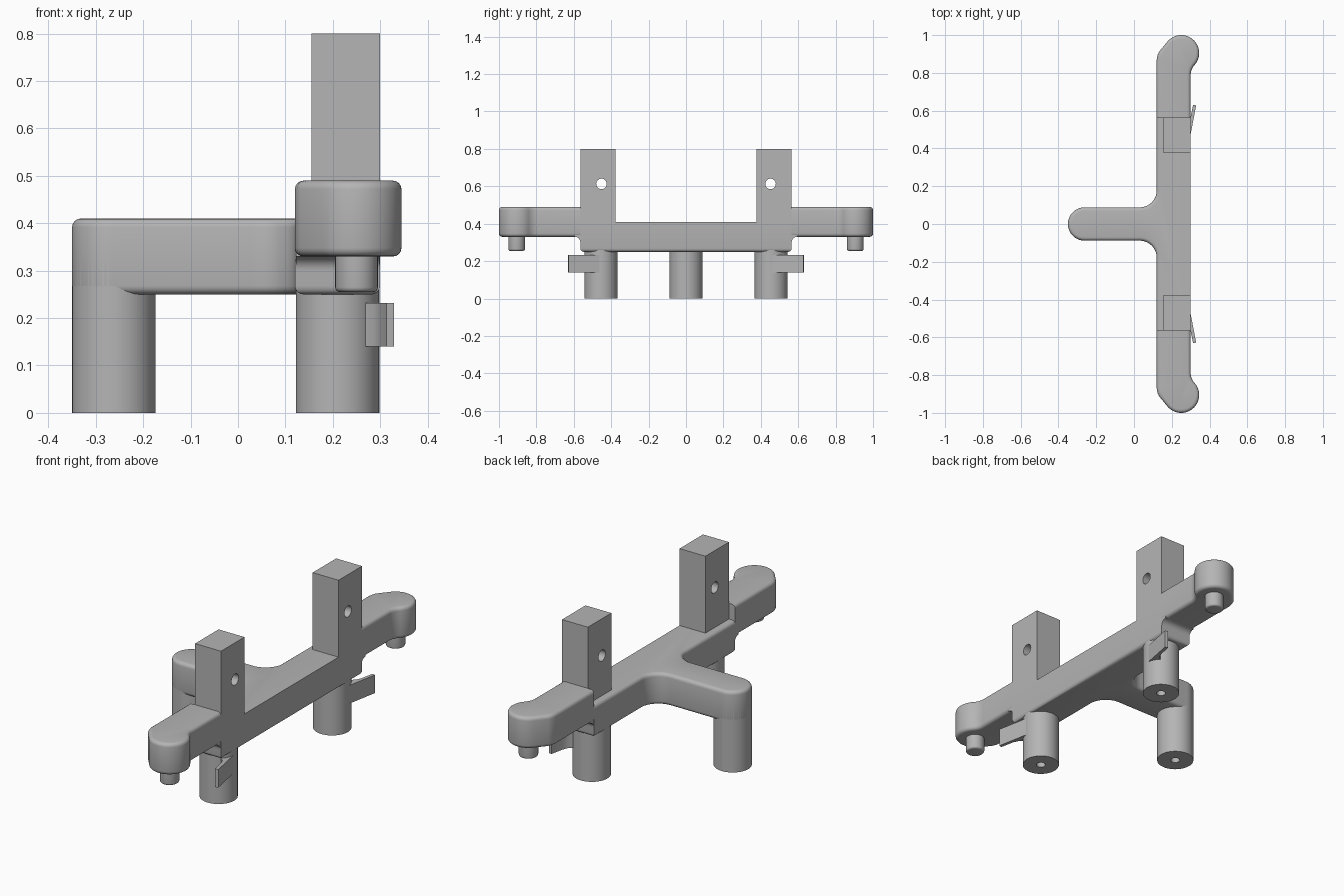
import bpy, bmesh
from math import cos, sin, radians, pi
from mathutils import Vector

if "Cube" in bpy.data.objects:
    bpy.data.objects.remove(bpy.data.objects["Cube"], do_unlink=True)

grey = bpy.data.materials.new("plain_grey")
grey.use_nodes = True
colour = (0.46, 0.46, 0.46, 1)
grey.diffuse_color = colour
grey.node_tree.nodes["Principled BSDF"].inputs["Base Color"].default_value = colour


def arc(cx, cy, r, a0, a1, n=12):
    """Points along an arc, angles in degrees."""
    steps = [radians(a0 + (a1 - a0) * i / n) for i in range(n + 1)]
    return [(cx + r * cos(a), cy + r * sin(a)) for a in steps]


def finish(bm, name):
    bmesh.ops.recalc_face_normals(bm, faces=bm.faces)
    mesh = bpy.data.meshes.new(name)
    bm.to_mesh(mesh)
    bm.free()
    mesh.materials.append(grey)
    ob = bpy.data.objects.new(name, mesh)
    bpy.context.collection.objects.link(ob)
    bpy.ops.object.select_all(action="DESELECT")
    bpy.context.view_layer.objects.active = ob
    ob.select_set(True)
    bpy.ops.object.shade_smooth_by_angle(angle=radians(32))
    return ob


def prism(name, outline, lo, hi, axis="z", rounded=None, radius=0.018):
    """Extrude an outline along z or x; round the rim edges picked by a rule."""
    bm = bmesh.new()
    place = (lambda a, b: (a, b, lo)) if axis == "z" else (lambda a, b: (lo, a, b))
    face = bm.faces.new([bm.verts.new(place(a, b)) for a, b in outline])
    new = bmesh.ops.extrude_face_region(bm, geom=[face])["geom"]
    shift = Vector((0, 0, hi - lo)) if axis == "z" else Vector((hi - lo, 0, 0))
    bmesh.ops.translate(bm, vec=shift, verts=[v for v in new if isinstance(v, bmesh.types.BMVert)])
    bmesh.ops.recalc_face_normals(bm, faces=bm.faces)
    if rounded:
        rim = [e for e in bm.edges if abs(e.verts[0].co.z - e.verts[1].co.z) < 1e-5
               and rounded((e.verts[0].co + e.verts[1].co) / 2)]
        bmesh.ops.bevel(bm, geom=rim, offset=radius, segments=4, profile=0.5,
                        affect="EDGES", clamp_overlap=True)
    return finish(bm, name)


def lathe(name, profile, x, y, n=48):
    """Spin an (r, z) profile about a vertical axis."""
    bm = bmesh.new()
    verts = [bm.verts.new((r, 0, z)) for r, z in profile]
    edges = [bm.edges.new(pair) for pair in zip(verts, verts[1:])]
    bmesh.ops.spin(bm, geom=verts + edges, cent=(0, 0, 0), axis=(0, 0, 1), angle=2 * pi, steps=n)
    bmesh.ops.remove_doubles(bm, verts=bm.verts, dist=1e-4)
    bmesh.ops.translate(bm, vec=(x, y, 0), verts=bm.verts)
    return finish(bm, name)


def leg(name, x, y, top):
    """Round leg with a blind hole in its foot."""
    return lathe(name, [(0, 0.12), (0.022, 0.12), (0.022, 0), (0.088, 0), (0.088, top), (0, top)], x, y)


BACK, FRONT, END = 0.12, 0.30, 0.565   # sides and end of the spine

# T-shaped body: long spine with a round-ended stem and filleted inner corners
half = arc(0.03, 0.178, 0.09, 0, -90) + arc(-0.262, 0, 0.088, 90, 180, 16)
outline = [(FRONT, END), (BACK, END)] + half + [(x, -y) for x, y in reversed(half[:-1])]
outline += [(BACK, -END), (FRONT, -END)]
prism("t_body", outline, 0.25, 0.41,
      rounded=lambda c: c.z < 0.3 or (c.x < 0.29 and abs(c.y) < END - 0.01))
leg("stem_leg", -0.262, 0, 0.32)

for s, side in ((1, "rear"), (-1, "front")):
    # Raised arm with a bulbous tip
    shape = [(BACK, END), (FRONT, END)]
    shape += arc(0.38, 0.788, 0.08, 180, 138, 8)
    shape += arc(0.25, 0.905, 0.095, -42, 140, 32)[1:]
    shape += [(0.132, 0.911), (0.124, 0.893), (BACK, 0.868)]
    prism(side + "_arm", [(x, s * y) for x, y in shape], 0.33, 0.49,
          rounded=lambda c: abs(c.y) > END + 0.01)

    # Concave fillet under the arm, where it meets the spine
    fillet = [(0.55, 0.35), (0.55, 0.30)] + arc(0.595, 0.30, 0.03, 180, 90, 8) + [(0.595, 0.35)]
    prism(side + "_arm_fillet", [(s * y, z) for y, z in fillet], BACK + 0.002, FRONT - 0.002, axis="x")

    # Peg below the tip
    lathe(side + "_peg", [(0, 0.255)] + arc(0.035, 0.265, 0.01, -90, 0, 4) + [(0.045, 0.34), (0, 0.34)],
          0.25, s * 0.905, 32)

    # Leg with a slanting clip blade
    leg(side + "_leg", 0.21, s * 0.455, 0.28)
    blade = [(0.25, 0.46), (0.297, 0.46), (0.329, 0.628), (0.313, 0.631),
             (0.298, 0.56), (0.287, 0.535), (0.268, 0.52), (0.25, 0.51)]
    prism(side + "_clip_blade", [(x, s * y) for x, y in blade], 0.14, 0.232)

    # Square post with a cross hole
    square = [(0.155, 0.377), (FRONT, 0.377), (FRONT, END), (0.155, END)]
    post = prism(side + "_post", [(x, s * y) for x, y in square], 0.41, 0.80)
    cutter = prism("hole_cutter", arc(s * 0.452, 0.613, 0.028, 0, 360, 32)[:-1], 0.1, 0.4, axis="x")
    cutter.hide_render = True
    hole = post.modifiers.new("cross_hole", "BOOLEAN")
    hole.operation, hole.solver, hole.object = "DIFFERENCE", "EXACT", cutter
    bpy.ops.object.select_all(action="DESELECT")
    bpy.context.view_layer.objects.active = post
    post.select_set(True)
    bpy.ops.object.modifier_apply(modifier=hole.name)
    bpy.data.objects.remove(cutter, do_unlink=True)
    bpy.ops.object.shade_smooth_by_angle(angle=radians(32))
